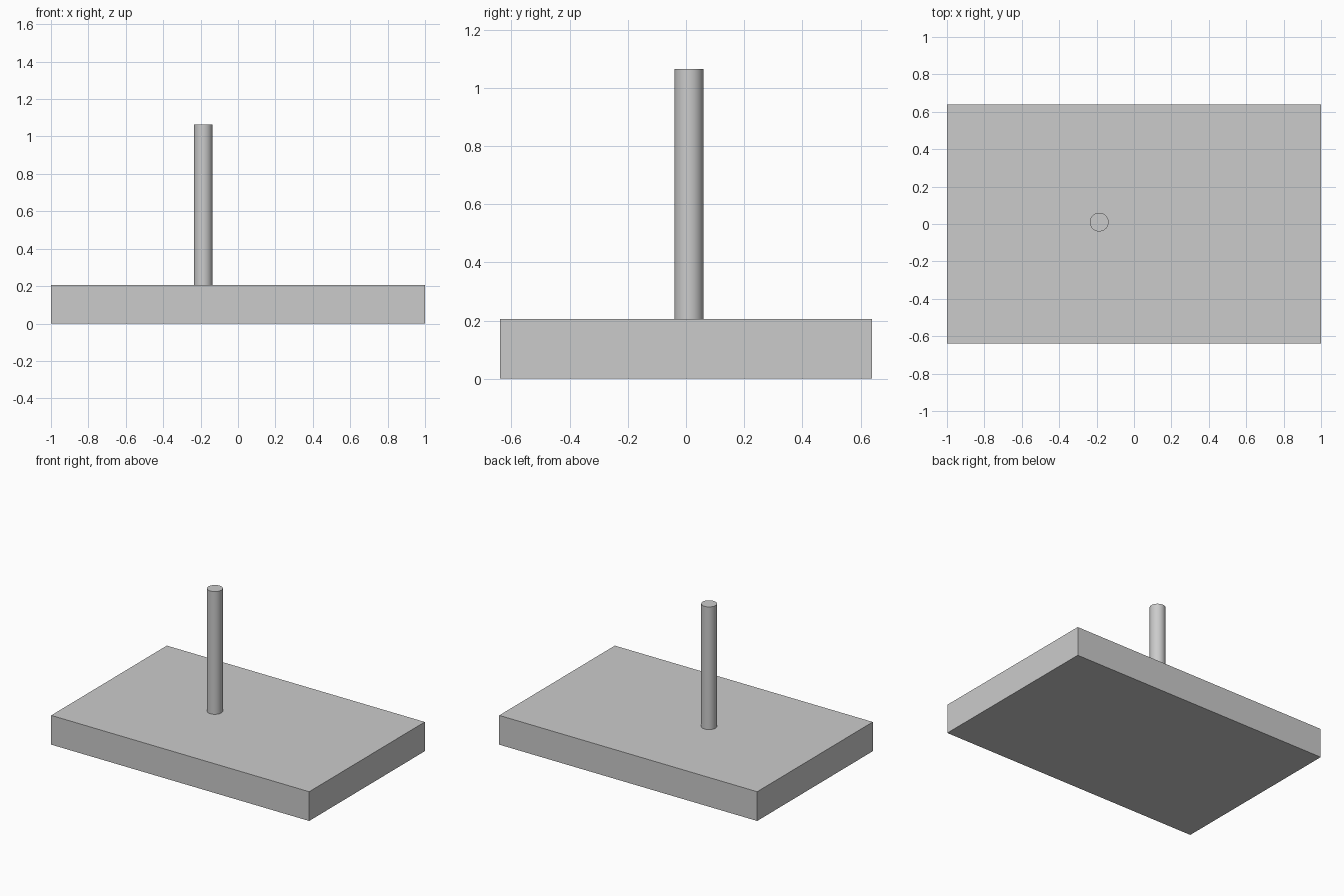
import bpy
import math

if "Cube" in bpy.data.objects:
    bpy.data.objects.remove(bpy.data.objects["Cube"])

BASE_TOP = 0.205
POST_BOTTOM, POST_TOP = 0.2, 1.065

# Flat rectangular base slab
bpy.ops.mesh.primitive_cube_add(size=1, location=(0, 0, BASE_TOP / 2))
base = bpy.context.object
base.name = "base_slab"
base.scale = (2.0, 1.28, BASE_TOP)
bpy.ops.object.transform_apply(location=False, rotation=False, scale=True)

# Round post standing left of centre
bpy.ops.mesh.primitive_cylinder_add(
    vertices=48, radius=0.05, depth=POST_TOP - POST_BOTTOM,
    location=(-0.186, 0.01, (POST_TOP + POST_BOTTOM) / 2))
post = bpy.context.object
post.name = "post"
bpy.ops.object.shade_smooth_by_angle(angle=math.radians(30))
